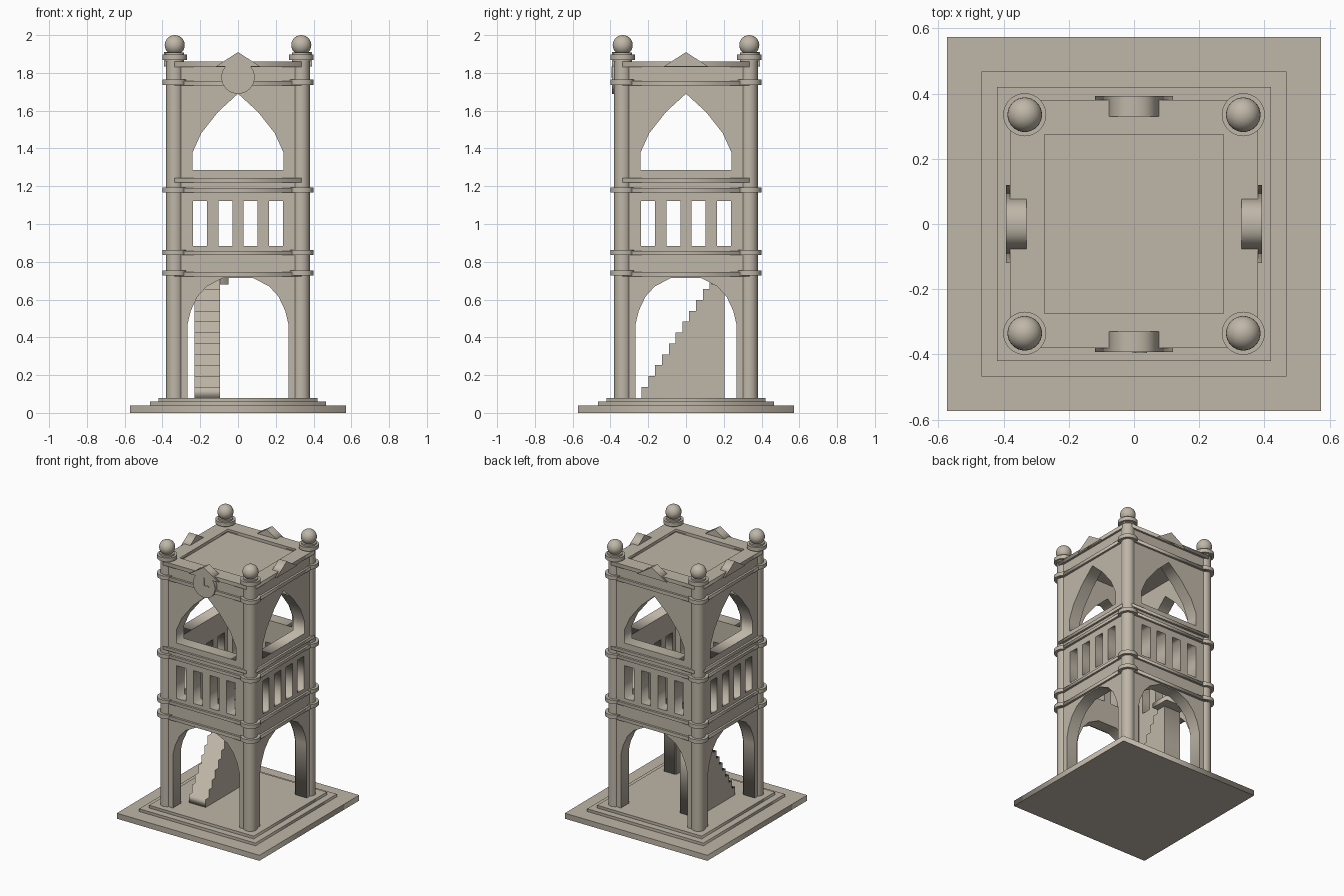
import bpy, math
from mathutils import Matrix

if "Cube" in bpy.data.objects:
    bpy.data.objects.remove(bpy.data.objects["Cube"])

stone = bpy.data.materials.new("warm_stone")
stone.diffuse_color = (0.52, 0.47, 0.39, 1)
stone.use_nodes = True
stone.node_tree.nodes["Principled BSDF"].inputs["Base Color"].default_value = stone.diffuse_color


def add(name, mesh):
    mesh.materials.clear()
    mesh.materials.append(stone)
    ob = bpy.data.objects.new(name, mesh)
    bpy.context.collection.objects.link(ob)
    return ob


def plate(name, loops, a, b, axis="Z", turn=0):
    """Extrude flat loops (holes allowed) from a to b along z, or outward
    on a facade (axis 'Y': front facade, turned in quarter turns) or along x."""
    cu = bpy.data.curves.new(name + "_profile", "CURVE")
    cu.dimensions, cu.fill_mode, cu.extrude = "2D", "BOTH", abs(b - a) / 2
    for loop in loops:
        sp = cu.splines.new("POLY")
        sp.points.add(len(loop) - 1)
        for p, (u, v) in zip(sp.points, loop):
            p.co = (u, v, 0, 1)
        sp.use_cyclic_u = True
    tmp = bpy.data.objects.new(name + "_tmp", cu)
    bpy.context.collection.objects.link(tmp)
    dg = bpy.context.evaluated_depsgraph_get()
    me = bpy.data.meshes.new_from_object(tmp.evaluated_get(dg))
    bpy.data.objects.remove(tmp)
    mat = Matrix.Translation((0, 0, (a + b) / 2))
    if axis == "Y":
        mat = Matrix.Rotation(math.pi / 2, 4, "X") @ mat
    elif axis == "X":
        mat = Matrix.Rotation(math.pi / 2, 4, "Z") @ Matrix.Rotation(math.pi / 2, 4, "X") @ mat
    me.transform(Matrix.Rotation(turn * math.pi / 2, 4, "Z") @ mat)
    return add(name, me)


def rect(x0, y0, x1, y1):
    return [(x0, y0), (x1, y0), (x1, y1), (x0, y1)]


def square(h):
    return rect(-h, -h, h, h)


def mirrored(half):
    """Complete a right-hand outline with its left-hand copy."""
    return half + [(-x, z) for x, z in reversed(half) if x > 0]


def notched(o, n):
    """Square outline with its corners cut back behind the columns."""
    return [(-n, -o), (n, -o), (n, -n), (o, -n), (o, n), (n, n),
            (n, o), (-n, o), (-n, n), (-o, n), (-o, -n), (-n, -n)]


def cylinder(name, r, z0, z1, x, y):
    bpy.ops.mesh.primitive_cylinder_add(vertices=32, radius=r, depth=z1 - z0,
                                        location=(x, y, (z0 + z1) / 2))
    finish(name)


def finish(name):
    ob = bpy.context.object
    ob.name = name
    ob.data.materials.append(stone)
    bpy.ops.object.shade_smooth_by_angle(angle=math.radians(35))


# Stepped base
plate("base_slab", [square(0.573)], 0, 0.04)
plate("lower_step", [square(0.467)], 0.04, 0.06)
plate("upper_step", [square(0.42)], 0.06, 0.08)

# Four facades: round arch, slotted gallery, pointed arch
round_arch = [(0.08, 0.714), (0.165, 0.67), (0.215, 0.615), (0.25, 0.54), (0.267, 0.47), (0.267, 0.08)]
outline = [(-0.335, 0.08), (-0.335, 1.845), (0.335, 1.845), (0.335, 0.08)]
outline += [(x, z) for x, z in reversed(round_arch)] + [(-x, z) for x, z in round_arch]
pointed = mirrored([(0, 1.69), (0.106, 1.593), (0.195, 1.48), (0.24, 1.38), (0.24, 1.286)])
slots = [rect(c - 0.037, 0.884, c + 0.037, 1.122) for c in (-0.2, -0.067, 0.067, 0.2)]
gable = [(-0.119, 1.833), (0.119, 1.833), (0, 1.91)]
for k in range(4):
    plate("wall", [outline, pointed] + slots, 0.275, 0.365, "Y", k)
    plate("gable", [gable], 0.33, 0.393, "Y", k)

# Mouldings, roof rim and sunken roof
for z0, z1 in ((0.722, 0.747), (0.836, 0.858), (1.168, 1.19), (1.22, 1.243), (1.732, 1.757)):
    plate("moulding", [notched(0.38, 0.335), square(0.3)], z0, z1)
plate("roof_rim", [notched(0.38, 0.335), square(0.275)], 1.832, 1.86)
plate("roof", [square(0.29)], 1.80, 1.838)

# Corner columns with collars and ball finials
for x in (-0.335, 0.335):
    for y in (-0.335, 0.335):
        cylinder("column", 0.045, 0.08, 1.87, x, y)
        cylinder("column_cap", 0.05, 1.86, 1.908, x, y)
        for z in (0.741, 0.849, 1.18, 1.751, 1.883):
            cylinder("collar", 0.066, z - 0.014, z + 0.014, x, y)
        bpy.ops.mesh.primitive_uv_sphere_add(segments=32, ring_count=16, radius=0.053,
                                             location=(x, y, 1.947))
        finish("ball_finial")

# Clock on the front
disc = [(0.088 * math.cos(i * math.pi / 16), 1.777 + 0.088 * math.sin(i * math.pi / 16)) for i in range(32)]
plate("clock_face", [disc], 0.36, 0.391, "Y")
plate("clock_long_hand", [rect(-0.004, 1.773, 0.004, 1.835)], 0.39, 0.395, "Y")
plate("clock_short_hand", [rect(0.004, 1.773, 0.04, 1.781)], 0.39, 0.395, "Y")

# Staircase: sawtooth side profile extruded across x, and its landing
stair = [(-0.235, 0.08)]
for i in range(11):
    y, z = -0.235 + 0.036 * i, 0.08 + 0.0575 * (i + 1)
    stair += [(y, z), (y + 0.036 if i < 10 else 0.205, z)]
stair.append((0.205, 0.08))
plate("staircase", [stair], -0.23, -0.095, "X")
plate("landing", [rect(-0.23, 0.135, -0.05, 0.28)], 0.68, 0.715)
